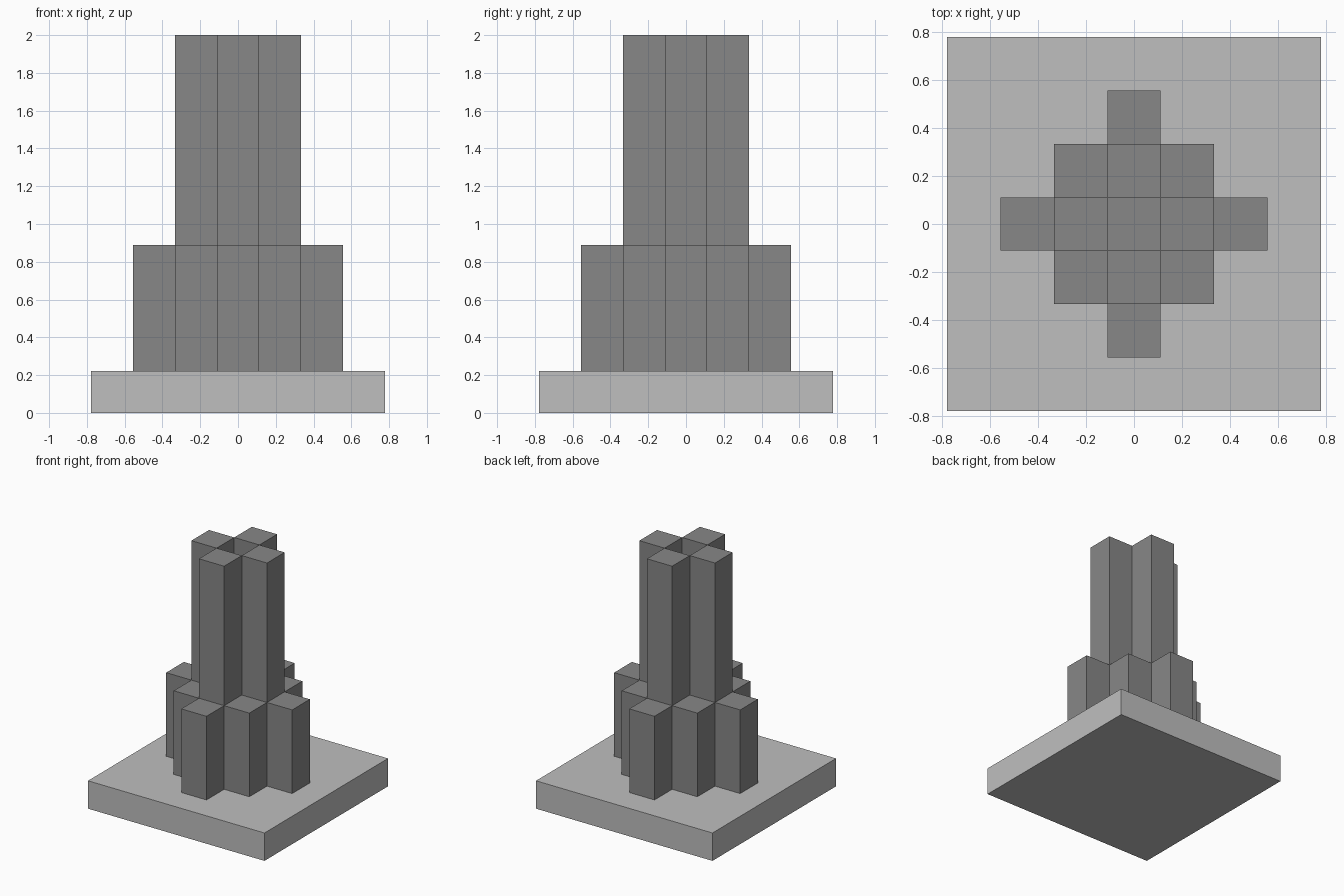
import bpy
import bmesh

default = bpy.data.objects.get("Cube")
if default:
    bpy.data.objects.remove(default, do_unlink=True)

CELL = 2 / 9          # width of one column
BASE_TOP = CELL
LOW_TOP = 4 * CELL
TALL_TOP = 9 * CELL


def make_material(name, grey):
    mat = bpy.data.materials.new(name)
    mat.use_nodes = True
    color = (grey, grey, grey, 1)
    mat.diffuse_color = color
    mat.node_tree.nodes["Principled BSDF"].inputs["Base Color"].default_value = color
    return mat


def make_object(name, bm, mat):
    mesh = bpy.data.meshes.new(name)
    bm.to_mesh(mesh)
    bm.free()
    mesh.materials.append(mat)
    obj = bpy.data.objects.new(name, mesh)
    bpy.context.collection.objects.link(obj)
    return obj


light_grey = make_material("light grey", 0.52)
dark_grey = make_material("dark grey", 0.245)

# Square base slab
bm = bmesh.new()
bmesh.ops.create_cube(bm, size=CELL)
bmesh.ops.scale(bm, vec=(7, 7, 1), verts=bm.verts)
bmesh.ops.translate(bm, vec=(0, 0, CELL / 2), verts=bm.verts)
make_object("base_slab", bm, light_grey)


def column_height(i, j):
    """Diamond of low columns with four tall ones around the centre."""
    ring = abs(i) + abs(j)
    if ring > 2:
        return BASE_TOP
    return TALL_TOP if ring == 1 else LOW_TOP


# Stepped cluster of square columns: a top per cell, walls only where it drops
bm = bmesh.new()


def add_face(points):
    bm.faces.new([bm.verts.new(p) for p in points])


for i in range(-2, 3):
    for j in range(-2, 3):
        top = column_height(i, j)
        if top == BASE_TOP:
            continue
        x, y, h = i * CELL, j * CELL, CELL / 2
        corners = [(x - h, y - h), (x + h, y - h), (x + h, y + h), (x - h, y + h)]
        add_face([(*c, top) for c in corners])
        for k, (di, dj) in enumerate([(0, -1), (1, 0), (0, 1), (-1, 0)]):
            low = column_height(i + di, j + dj)
            if low < top:
                a, b = corners[k], corners[(k + 1) % 4]
                add_face([(*a, low), (*b, low), (*b, top), (*a, top)])

make_object("column_cluster", bm, dark_grey)
